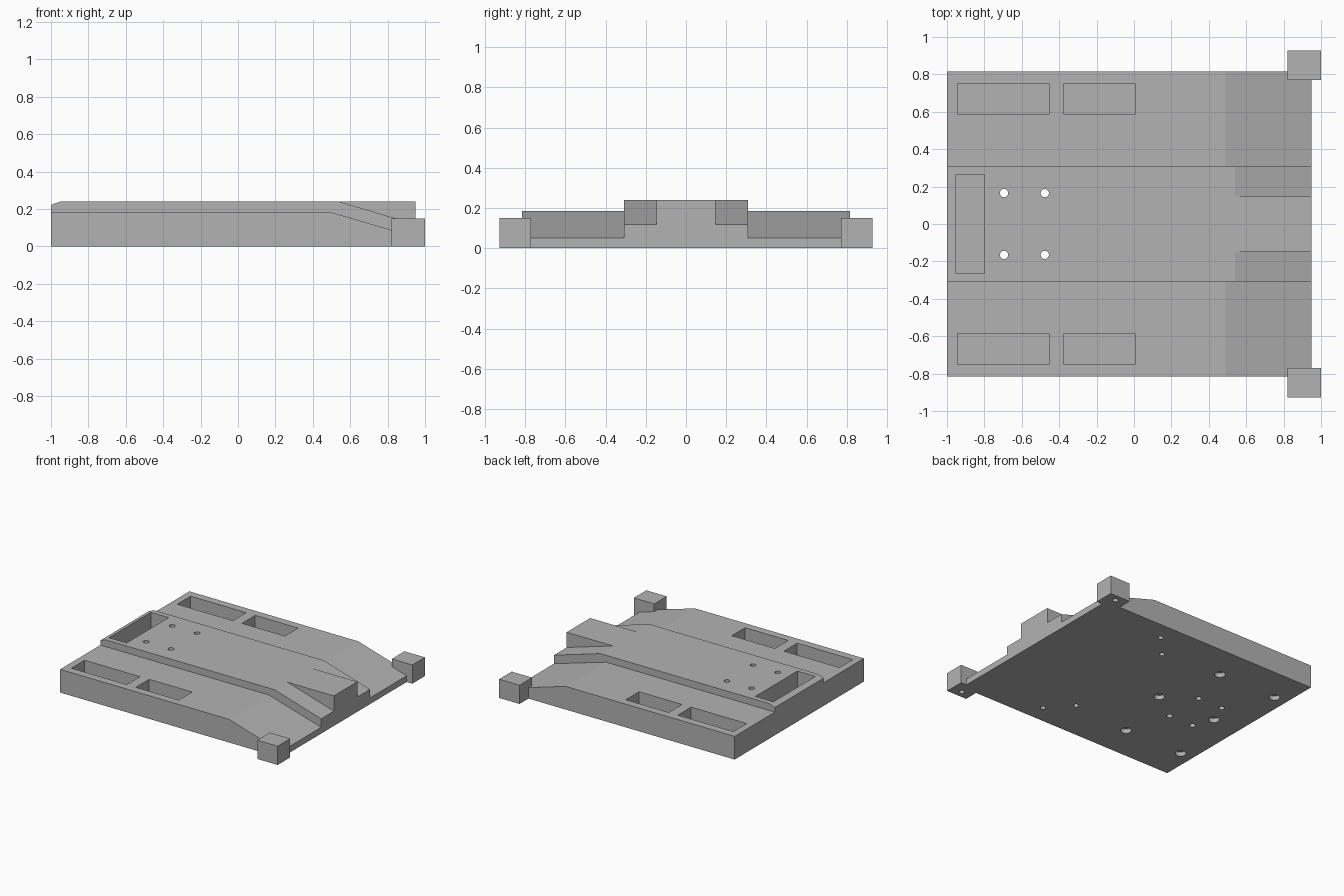
import bpy, bmesh
from mathutils import Matrix, Vector

if "Cube" in bpy.data.objects:
    bpy.data.objects.remove(bpy.data.objects["Cube"])

grey = bpy.data.materials.new("plain_grey")
grey.diffuse_color = (0.45, 0.45, 0.45, 1)
grey.use_nodes = True
grey.node_tree.nodes["Principled BSDF"].inputs["Base Color"].default_value = grey.diffuse_color


def new_object(name, bm):
    bmesh.ops.recalc_face_normals(bm, faces=bm.faces)
    mesh = bpy.data.meshes.new(name)
    bm.to_mesh(mesh)
    bm.free()
    mesh.materials.append(grey)
    ob = bpy.data.objects.new(name, mesh)
    bpy.context.collection.objects.link(ob)
    return ob


def prism(name, profile, half_width):
    """Extrude an x-z profile across y, symmetric about the middle."""
    bm = bmesh.new()
    face = bm.faces.new([bm.verts.new((x, -half_width, z)) for x, z in profile])
    out = bmesh.ops.extrude_face_region(bm, geom=[face])
    verts = [v for v in out["geom"] if isinstance(v, bmesh.types.BMVert)]
    bmesh.ops.translate(bm, verts=verts, vec=(0, 2 * half_width, 0))
    return new_object(name, bm)


def add_box(bm, x0, x1, y0, y1, z0, z1):
    m = Matrix.Translation(((x0 + x1) / 2, (y0 + y1) / 2, (z0 + z1) / 2))
    m = m @ Matrix.Diagonal((x1 - x0, y1 - y0, z1 - z0, 1))
    bmesh.ops.create_cube(bm, size=1, matrix=m)


def add_hole(bm, x, y, r, z0, z1):
    bmesh.ops.create_cone(bm, cap_ends=True, segments=24, radius1=r, radius2=r,
                          depth=z1 - z0, matrix=Matrix.Translation((x, y, (z0 + z1) / 2)))


def boolean(target, tool, operation):
    mod = target.modifiers.new("cut", "BOOLEAN")
    mod.operation, mod.solver, mod.object = operation, "EXACT", tool
    bpy.context.view_layer.objects.active = target
    bpy.ops.object.modifier_apply(modifier=mod.name)
    bpy.data.objects.remove(tool)


# Wide low slab, raised middle deck and flat centre rib
plate = prism("base_plate", [(-1, 0), (0.95, 0), (0.95, 0.05), (0.49, 0.185), (-1, 0.185)], 0.815)
deck = prism("raised_deck", [(-1, 0), (0.95, 0), (0.95, 0.118), (0.54, 0.24),
                             (-0.95, 0.24), (-1, 0.222)], 0.308)
rib = prism("centre_rib", [(0.2, 0), (0.95, 0), (0.95, 0.24), (0.2, 0.24)], 0.148)
boolean(plate, deck, "UNION")
boolean(plate, rib, "UNION")

# Corner blocks
for s in (-1, 1):
    bm = bmesh.new()
    add_box(bm, 0.82, 1.0, *sorted((s * 0.77, s * 0.928)), 0, 0.15)
    boolean(plate, new_object("corner_block", bm), "UNION")

# Open pockets, through holes and blind holes underneath
bm = bmesh.new()
add_box(bm, -0.955, -0.798, -0.265, 0.265, 0.05, 0.4)
for x in (-0.24, -0.76):
    add_hole(bm, x, 0, 0.04, -0.1, 0.035)
for s in (-1, 1):
    y0, y1 = sorted((s * 0.585, s * 0.752))
    add_box(bm, -0.945, -0.455, y0, y1, 0.05, 0.4)
    add_box(bm, -0.375, 0.005, y0, y1, 0.05, 0.4)
    for x in (-0.695, -0.477):
        add_hole(bm, x, s * 0.165, 0.022, -0.1, 0.4)
    for x in (-0.37, -0.89):
        add_hole(bm, x, s * 0.533, 0.04, -0.1, 0.035)
    for x, y in ((0.307, 0.667), (0.143, 0.487), (0.91, 0.872)):
        add_hole(bm, x, s * y, 0.02, -0.1, 0.08)
boolean(plate, new_object("cutters", bm), "DIFFERENCE")

# Smooth hole walls, keep every other edge sharp
bpy.ops.object.select_all(action="DESELECT")
plate.select_set(True)
bpy.context.view_layer.objects.active = plate
bpy.ops.object.shade_smooth_by_angle(angle=0.28)
